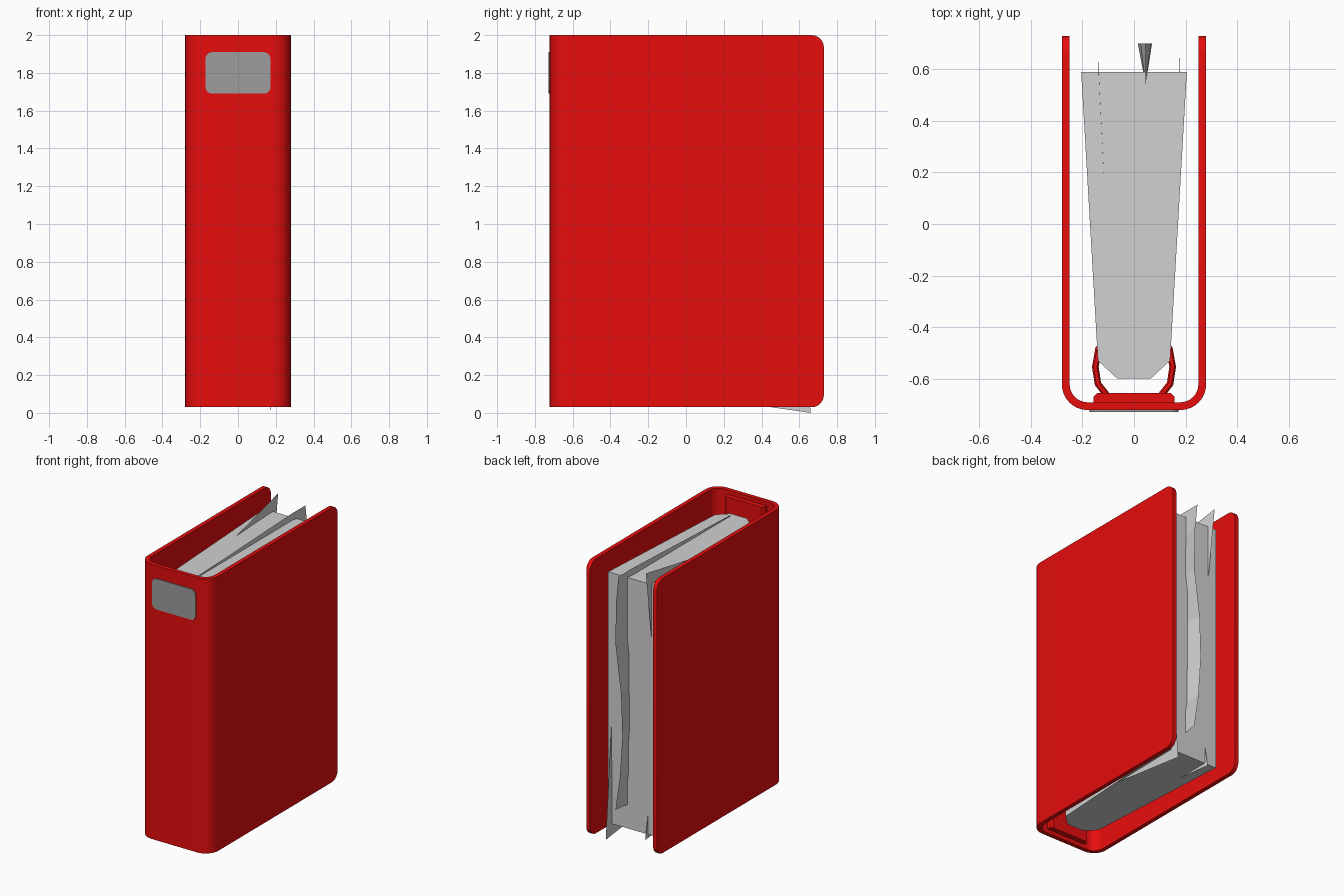
import bpy, bmesh, math

if "Cube" in bpy.data.objects:
    bpy.data.objects.remove(bpy.data.objects["Cube"])


def material(name, rgb):
    m = bpy.data.materials.new(name)
    m.diffuse_color = (*rgb, 1)
    m.use_nodes = True
    m.node_tree.nodes["Principled BSDF"].inputs["Base Color"].default_value = m.diffuse_color
    return m


RED = material("red", (0.8, 0.004, 0.004))
PAPER = material("paper_grey", (0.64, 0.64, 0.64))
LABEL = material("label_grey", (0.34, 0.34, 0.34))


def finish(name, bm, mat):
    me = bpy.data.meshes.new(name)
    bm.to_mesh(me)
    bm.free()
    me.materials.append(mat)
    ob = bpy.data.objects.new(name, me)
    bpy.context.collection.objects.link(ob)
    return ob


def smooth(ob):
    bpy.ops.object.select_all(action='DESELECT')
    ob.select_set(True)
    bpy.context.view_layer.objects.active = ob
    bpy.ops.object.convert(target='MESH')
    bpy.ops.object.shade_smooth_by_angle(angle=math.radians(35))


def prism(name, pts, axis, lo, hi, mat):
    """Extrude a 2D outline: along z (xy outline) or along y (xz outline)."""
    bm = bmesh.new()
    place = (lambda p: (p[0], p[1], lo)) if axis == 'z' else (lambda p: (p[0], lo, p[1]))
    f = bm.faces.new([bm.verts.new(place(p)) for p in pts])
    r = bmesh.ops.extrude_face_region(bm, geom=[f])
    vs = [v for v in r['geom'] if isinstance(v, bmesh.types.BMVert)]
    d = hi - lo
    bmesh.ops.translate(bm, verts=vs, vec=(0, 0, d) if axis == 'z' else (0, d, 0))
    bmesh.ops.recalc_face_normals(bm, faces=bm.faces)
    return finish(name, bm, mat)


def arc(cx, cy, r, a0, a1, n):
    return [(cx + r * math.cos(math.radians(a0 + (a1 - a0) * i / n)),
             cy + r * math.sin(math.radians(a0 + (a1 - a0) * i / n))) for i in range(n + 1)]


# Cover: U-shaped sheet with rounded free corners, thickened inwards
Z0, Z1, R = 0.03, 2.0, 0.10
path = ([(-0.28, 0.73)] + arc(-0.28 + R, -0.722 + R, R, 180, 270, 8)
        + arc(0.28 - R, -0.722 + R, R, 270, 360, 8) + [(0.28, 0.73)])
bm = bmesh.new()
low = [bm.verts.new((x, y, Z0)) for x, y in path]
top = [bm.verts.new((x, y, Z1)) for x, y in path]
for i in range(len(path) - 1):
    bm.faces.new((low[i], low[i + 1], top[i + 1], top[i]))
corners = [low[0], low[-1], top[0], top[-1]]
bmesh.ops.bevel(bm, geom=corners, offset=0.065, segments=6, profile=0.5, affect='VERTICES')
cover = finish("cover", bm, RED)
mod = cover.modifiers.new("thickness", 'SOLIDIFY')
mod.thickness = 0.03
mod.offset = -1
mod.use_even_offset = True
smooth(cover)

# Spine label
c = 0.035
outline = (arc(0.172 - c, 1.91 - c, c, 0, 90, 4) + arc(-0.172 + c, 1.91 - c, c, 90, 180, 4)
           + arc(-0.172 + c, 1.69 + c, c, 180, 270, 4) + arc(0.172 - c, 1.69 + c, c, 270, 360, 4))
prism("spine_label", outline, 'y', -0.729, -0.720, LABEL)

# Page block
half = [(0.205, 0.59), (0.14, -0.53), (0.065, -0.60)]
prism("page_block", half + [(-x, y) for x, y in reversed(half)], 'z', 0.09, 1.89, PAPER)

# Ring mechanism: base plate and rings
base = [(0.157, -0.695), (0.157, -0.67), (0.142, -0.655)]
prism("ring_base", base + [(-x, y) for x, y in reversed(base)], 'z', 0.06, 1.97, RED)
ring = [(0.105, -0.665), (0.14, -0.62), (0.15, -0.555), (0.138, -0.485), (0.10, -0.44)]
for k, z in enumerate((0.55, 1.45)):
    for s in (-1, 1):
        cu = bpy.data.curves.new("ring", 'CURVE')
        cu.dimensions = '3D'
        cu.bevel_depth = 0.013
        cu.bevel_resolution = 1
        cu.use_fill_caps = True
        sp = cu.splines.new('POLY')
        sp.points.add(len(ring) - 1)
        for p, (x, y) in zip(sp.points, ring):
            p.co = (s * x, y, z, 1)
        cu.materials.append(RED)
        ob = bpy.data.objects.new(f"ring_{k}_{'left' if s < 0 else 'right'}", cu)
        bpy.context.collection.objects.link(ob)
        smooth(ob)

# Loose divider sheet with a wavy free edge
wave = [(1.94, 0.0), (1.75, 0.02), (1.45, 0.025), (1.1, -0.02), (0.8, -0.03), (0.5, -0.01), (0.26, 0.025)]
bm = bmesh.new()
rows = []
for i, (z, dx) in enumerate(wave):
    front = 1.895 if i == 0 else z
    rows.append([bm.verts.new(co) for co in
                 ((0.045, -0.57, front), (0.045, 0.54, z), (0.045 + dx, 0.70, z))])
for a, b in zip(rows, rows[1:]):
    for j in range(2):
        bm.faces.new((a[j], a[j + 1], b[j + 1], b[j]))
finish("divider_sheet", bm, PAPER)

# Corners of crooked sheets sticking out of the block
loose = {
    "loose_sheet_top": [(-0.14, 0.655, 1.995), (-0.11, 0.05, 1.87), (-0.14, 0.58, 1.41)],
    "loose_sheet_bottom": [(0.175, 0.66, 0.0), (0.178, 0.58, 0.95), (0.165, 0.0, 0.095)],
    "loose_sheet_small": [(-0.11, 0.62, 0.06), (-0.11, 0.58, 0.28), (-0.11, 0.28, 0.095)],
}
for name, pts in loose.items():
    bm = bmesh.new()
    bm.faces.new([bm.verts.new(p) for p in pts])
    finish(name, bm, PAPER)
